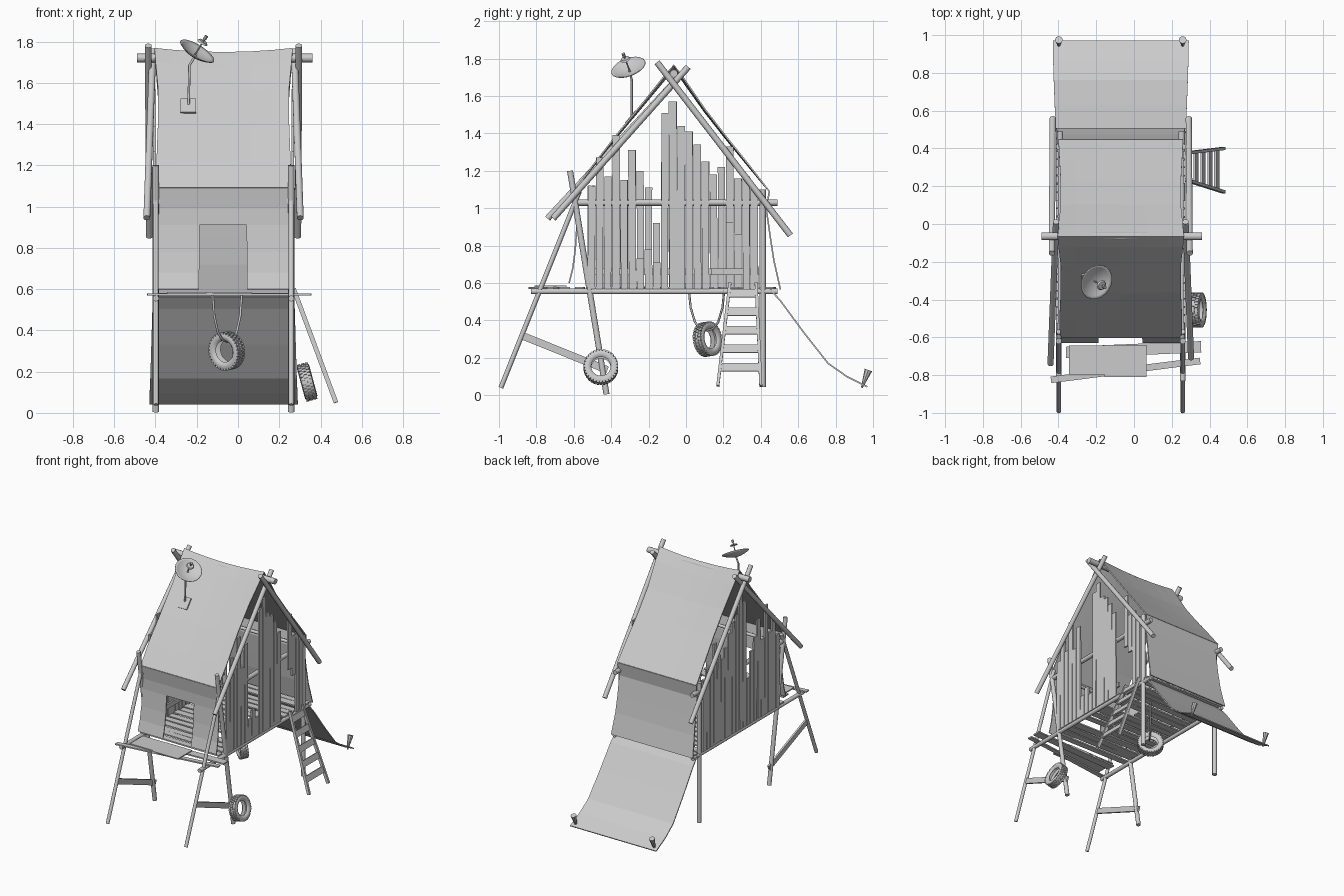
import bpy, bmesh, math, random
from mathutils import Vector, Matrix

if "Cube" in bpy.data.objects:
    bpy.data.objects.remove(bpy.data.objects["Cube"])
random.seed(4)
CX = -0.07                      # centre line of the hut
SIDES = ((-1, "left"), (1, "right"))

def finish(bm, name, smooth=False):
    me = bpy.data.meshes.new(name)
    bmesh.ops.recalc_face_normals(bm, faces=bm.faces)
    bm.to_mesh(me)
    bm.free()
    ob = bpy.data.objects.new(name, me)
    bpy.context.collection.objects.link(ob)
    if smooth:
        bpy.context.view_layer.objects.active = ob
        ob.select_set(True)
        bpy.ops.object.shade_smooth_by_angle(angle=math.radians(40))
        ob.select_set(False)
    return ob

def axis_matrix(p, z, up=(0, 0, 1)):
    z = Vector(z).normalized()
    x = Vector(up).cross(z)
    x = x.normalized() if x.length > 1e-4 else Vector((1, 0, 0))
    return Matrix.Translation(p) @ Matrix((x, z.cross(x), z)).transposed().to_4x4()

def add_pole(bm, a, b, r1, r2=None, n=10):
    a, b = Vector(a), Vector(b)
    bmesh.ops.create_cone(bm, cap_ends=True, segments=n, radius1=r1,
                          radius2=r1 if r2 is None else r2, depth=(b - a).length,
                          matrix=axis_matrix((a + b) / 2, b - a))

def add_box(bm, c, s, rot=None):
    m = Matrix.Translation(c) @ (rot or Matrix()) @ Matrix.Diagonal((*s, 1))
    bmesh.ops.create_cube(bm, size=1, matrix=m)

def add_plank(bm, a, b, w, t, up=(1, 0, 0)):
    """board from a to b; t is measured along its face normal"""
    a, b = Vector(a), Vector(b)
    m = axis_matrix((a + b) / 2, b - a, up)
    bmesh.ops.create_cube(bm, size=1, matrix=m @ Matrix.Diagonal((w, t, (b - a).length, 1)))

def pole(name, *args, **kw):
    bm = bmesh.new()
    add_pole(bm, *args, **kw)
    return finish(bm, name, True)

# frame on both sides: legs, braces, beams, rafters
for s, side in SIDES:
    x = CX + s * 0.328
    pole(side + "_front_outer_leg", (x, -0.99, 0.04), (x, -0.57, 1.09), 0.013)
    pole(side + "_front_inner_leg", (x, -0.425, 0.005), (x, -0.62, 1.2), 0.016)
    pole(side + "_rear_leg", (x, 0.41, 0.045), (x, 0.41, 1.1), 0.017)
    bm = bmesh.new()
    add_plank(bm, (x, -0.88, 0.32), (x, -0.42, 0.135), 0.04, 0.014)
    finish(bm, side + "_leg_brace")
    pole(side + "_floor_beam", (x, -0.83, 0.555), (x, 0.49, 0.555), 0.015)
    xb = CX + s * 0.322
    pole(side + "_upper_beam", (xb, -0.6, 1.03), (xb, 0.49, 1.03), 0.017)
    off = 0.03 if s < 0 else 0
    pole(side + "_front_rafter", (CX + s * 0.372, -0.71 - off, 0.945), (CX + s * 0.343, 0.012, 1.755), 0.017)
    pole(side + "_rear_rafter", (CX + s * 0.36, 0.558, 0.855), (CX + s * 0.365, -0.155, 1.78), 0.017)
pole("ridge_pole", (-0.49, -0.065, 1.72), (0.36, -0.065, 1.72), 0.021)
for y, n in ((-0.55, "front"), (0.4, "rear")):
    pole(n + "_cross_pole", (-0.4, y, 1.03), (0.26, y, 1.03), 0.012)

# floor boards, slightly ragged
bm = bmesh.new()
for i in range(17):
    y = -0.56 + i * 0.063
    w = random.uniform(0.044, 0.058)
    j = [random.uniform(-0.012, 0.012) for _ in range(4)]
    end = 0.0 if i in (4, 9) else 0.26          # two broken boards
    add_plank(bm, (-0.4 + j[0], y + j[1], 0.575), (end + j[2], y + j[3], 0.575), w, 0.01, (0, 0, 1))
finish(bm, "floor_boards")
bm = bmesh.new()
add_plank(bm, (-0.36, -0.68, 0.573), (0.355, -0.65, 0.573), 0.06, 0.01, (0, 0, 1))
add_plank(bm, (-0.44, -0.825, 0.573), (0.35, -0.725, 0.573), 0.035, 0.01, (0, 0, 1))
add_box(bm, (-0.245, -0.72, 0.583), (0.2, 0.155, 0.008))
add_box(bm, (-0.045, -0.725, 0.583), (0.22, 0.17, 0.008))
finish(bm, "porch_boards")

# wall planks with ragged tops, window gap and right doorway
tops = [1.12, 1.27, 1.17, 1.39, 1.15, 1.31, 1.2, 1.11, 0.92, 1.51, 1.57,
        1.44, 1.41, 1.34, 1.25, 1.18, 1.22, 1.33, 1.16, 1.17, 1.1]
right_low = {17: 0.92, 18: 0.86}
for s, side in SIDES:
    bm = bmesh.new()
    for i, top in enumerate(tops):
        y = -0.505 + i * 0.0435
        low = 0.568
        if s > 0:
            if i in (15, 16):
                continue
            if 6 <= i <= 8:
                top = (0.73, 0.78, 0.71)[i - 6]
            low = right_low.get(i, low)
        add_box(bm, (CX + s * 0.336, y, (low + top) / 2), (0.012, random.uniform(0.037, 0.042), top - low),
                Matrix.Rotation(random.uniform(-0.006, 0.006), 4, 'X'))
    finish(bm, side + "_wall_planks")
    bm = bmesh.new()
    add_box(bm, (CX + s * 0.322, -0.19 if s > 0 else -0.05, 0.66), (0.012, 0.66 if s > 0 else 0.88, 0.035))
    finish(bm, side + "_wall_lower_rail")

# cloth sheets: profile (y, z, half width, sag), swept across x
def cloth(name, prof, door=False):
    us = [-1, -0.363, 0, 0.35, 1] if door else [-1, -0.75, -0.4, 0, 0.4, 0.75, 1]
    bm = bmesh.new()
    rows = [[bm.verts.new((CX + u * w, y, z - sag * (1 - u * u))) for u in us]
            for y, z, w, sag in prof]
    for r in range(len(prof) - 1):
        for c in range(len(us) - 1):
            if door and prof[r][1] < 0.92 and 1 <= c < 3:
                continue
            bm.faces.new((rows[r][c], rows[r][c + 1], rows[r + 1][c + 1], rows[r + 1][c]))
    ob = finish(bm, name)
    m = ob.modifiers.new("thickness", 'SOLIDIFY')
    m.thickness = 0.008
    m.offset = 0

cloth("roof_cloth", [
    (-0.6, 1.09, 0.322, 0), (-0.5, 1.225, 0.325, 0.006), (-0.36, 1.405, 0.318, 0.012),
    (-0.22, 1.575, 0.318, 0.015), (-0.12, 1.70, 0.33, 0.02), (-0.065, 1.765, 0.335, 0.02),
    (-0.01, 1.69, 0.33, 0.02), (0.1, 1.53, 0.318, 0.015), (0.22, 1.375, 0.318, 0.012),
    (0.34, 1.225, 0.325, 0.008), (0.445, 1.09, 0.33, 0)])
cloth("front_curtain", [
    (-0.6, 1.09, 0.322, 0), (-0.585, 0.99, 0.32, 0), (-0.583, 0.91, 0.32, 0), (-0.592, 0.78, 0.322, 0),
    (-0.605, 0.68, 0.325, 0), (-0.625, 0.6, 0.328, 0)], door=True)
cloth("rear_curtain", [
    (0.445, 1.09, 0.33, 0), (0.43, 0.99, 0.325, 0), (0.45, 0.85, 0.325, 0), (0.47, 0.72, 0.33, 0),
    (0.505, 0.565, 0.342, 0)])
cloth("rear_awning", [
    (0.45, 0.565, 0.342, 0), (0.505, 0.505, 0.345, 0), (0.63, 0.335, 0.35, 0), (0.76, 0.17, 0.355, 0),
    (0.86, 0.1, 0.358, 0), (0.97, 0.045, 0.36, 0)])
for s, side in SIDES:
    pole(side + "_tent_stake", (CX + s * 0.328, 0.94, 0.04), (CX + s * 0.328, 0.975, 0.135), 0.005, 0.021, n=8)

# ladder
def rail_pt(k, t):
    a, b = ((0.27, 0.235, 0.6), (0.475, 0.17, 0.05)) if k == 0 else ((0.27, 0.375, 0.6), (0.475, 0.4, 0.05))
    return Vector(a).lerp(Vector(b), t)
bm = bmesh.new()
for k in (0, 1):
    add_plank(bm, rail_pt(k, 0), rail_pt(k, 1), 0.016, 0.022, (0.55, 0, 0.2))
for i in range(5):
    t = 0.1 + i * 0.18
    add_plank(bm, rail_pt(0, t), rail_pt(1, t), 0.045, 0.012, (0.55, 0, 0.2))
finish(bm, "ladder")

# tyres: lathed body plus tread blocks
def tyre(name, centre, axis):
    m = axis_matrix(centre, axis)
    prof = [(0.052, -0.018), (0.06, -0.027), (0.075, -0.031), (0.085, -0.027), (0.088, -0.015),
            (0.088, 0.015), (0.085, 0.027), (0.075, 0.031), (0.06, 0.027), (0.052, 0.018),
            (0.062, 0.014), (0.075, 0.01), (0.075, -0.01), (0.062, -0.014)]
    n = 32
    bm = bmesh.new()
    rings = [[bm.verts.new(m @ Vector((r * math.cos(a), r * math.sin(a), z))) for r, z in prof]
             for a in (2 * math.pi * i / n for i in range(n))]
    for i in range(n):
        p, q = rings[i], rings[(i + 1) % n]
        for j in range(len(prof)):
            k = (j + 1) % len(prof)
            bm.faces.new((p[j], q[j], q[k], p[k]))
    for i in range(32):
        for row in (-1, 0, 1):
            rot = Matrix.Rotation(2 * math.pi * (i + 0.5 * (row == 0)) / 32, 4, 'Z')
            t = Matrix.Translation((0.088, 0, row * 0.019))
            bmesh.ops.create_cube(bm, size=1, matrix=m @ rot @ t @ Matrix.Diagonal((0.009, 0.013, 0.016, 1)))
    finish(bm, name, True)
tyre("leaning_tyre", (0.335, -0.455, 0.15), (1, 0, 0.27))
tyre("swing_tyre", (-0.055, 0.115, 0.3), (0.6, 0.75, 0.12))

# swing rope: a loop through the tyre
cu = bpy.data.curves.new("swing_rope", 'CURVE')
cu.dimensions = '3D'
cu.bevel_depth = 0.006
cu.bevel_resolution = 1
pts = [(-1, 0.57), (-0.9, 0.47), (-0.65, 0.39), (-0.35, 0.355), (0, 0.345),
       (0.35, 0.355), (0.65, 0.39), (0.9, 0.47), (1, 0.57)]
sp = cu.splines.new('POLY')
sp.points.add(len(pts) - 1)
for p, (k, z) in zip(sp.points, pts):
    p.co = (-0.052 + 0.07 * k, 0.11 + 0.095 * k, z, 1)
bpy.context.collection.objects.link(bpy.data.objects.new("swing_rope", cu))

# satellite dish: mount plate, mast, bowl, feed
bm = bmesh.new()
add_box(bm, (-0.24, -0.295, 1.487), (0.075, 0.085, 0.01), Matrix.Rotation(math.radians(50), 4, 'X'))
finish(bm, "dish_mount_plate")
bm = bmesh.new()
add_pole(bm, (-0.24, -0.29, 1.48), (-0.235, -0.29, 1.69), 0.006)
add_pole(bm, (-0.235, -0.29, 1.685), (-0.205, -0.302, 1.735), 0.006)
finish(bm, "dish_mast", True)
ax = Vector((0.62, -0.38, 1)).normalized()
c = Vector((-0.2, -0.307, 1.75))
m = axis_matrix(c, ax)
bm = bmesh.new()
prev, n = None, 20
for r in (0.0, 0.03, 0.06, 0.08, 0.094):
    h = 3.2 * r * r - 0.022
    ring = [bm.verts.new(m @ Vector((r * math.cos(a), r * math.sin(a), h)))
            for a in (2 * math.pi * i / n for i in range(n if r else 1))]
    for i in range(n if prev else 0):
        q = (ring[i], ring[(i + 1) % n])
        bm.faces.new((prev[0], *q) if len(prev) == 1 else (prev[i], q[0], q[1], prev[(i + 1) % n]))
    prev = ring
ob = finish(bm, "dish_bowl", True)
ob.modifiers.new("thickness", 'SOLIDIFY').thickness = 0.004
bm = bmesh.new()
add_pole(bm, c - ax * 0.02, c + ax * 0.085, 0.004, n=8)
add_pole(bm, c + ax * 0.055, c + ax * 0.063, 0.028, 0.022, n=12)
add_pole(bm, c + ax * 0.075, c + ax * 0.095, 0.009, n=8)
finish(bm, "dish_feed", True)
